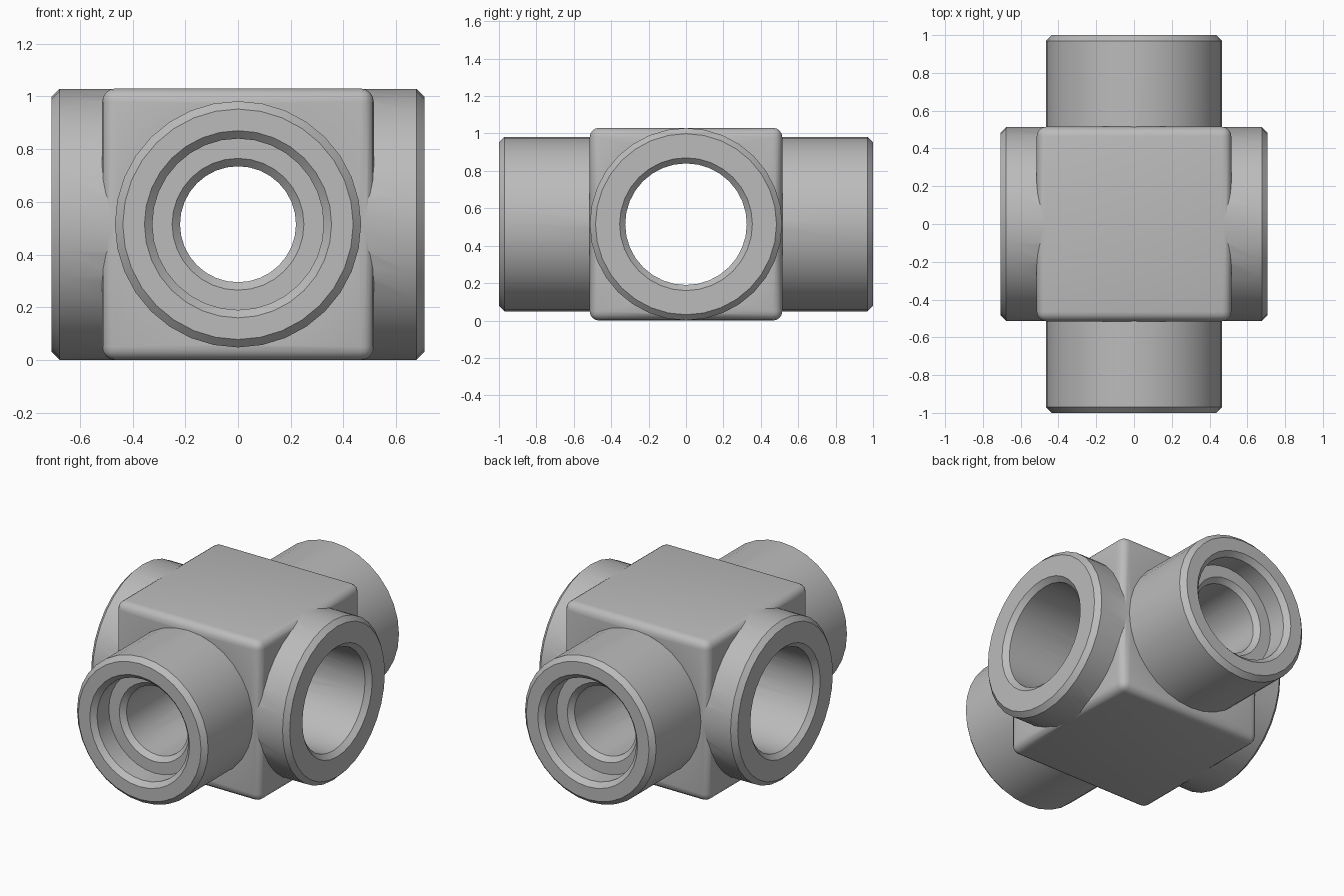
import bpy, bmesh, math
from mathutils import Matrix

if "Cube" in bpy.data.objects:
    bpy.data.objects.remove(bpy.data.objects["Cube"], do_unlink=True)

HALF = 0.515      # half size of the centre block, also its centre height
SIDES = 32

metal = bpy.data.materials.new("grey_metal")
metal.use_nodes = True
metal.diffuse_color = (0.5, 0.5, 0.5, 1)
metal.node_tree.nodes["Principled BSDF"].inputs["Base Color"].default_value = (0.5, 0.5, 0.5, 1)


def make_object(name, bm):
    mesh = bpy.data.meshes.new(name)
    bmesh.ops.recalc_face_normals(bm, faces=bm.faces)
    bm.to_mesh(mesh)
    bm.free()
    mesh.materials.append(metal)
    obj = bpy.data.objects.new(name, mesh)
    bpy.context.collection.objects.link(obj)
    return obj


def turned(name, half_profile, axis):
    """Closed solid of revolution, mirrored about its middle; profile is (distance, radius)."""
    profile = [(-d, r) for d, r in reversed(half_profile)] + half_profile
    bm = bmesh.new()
    rings = []
    for d, r in profile:
        ring = []
        for i in range(SIDES):
            a = 2 * math.pi * i / SIDES
            ring.append(bm.verts.new((r * math.cos(a), r * math.sin(a), d)))
        rings.append(ring)
    for low, high in zip(rings, rings[1:]):
        for i in range(SIDES):
            j = (i + 1) % SIDES
            bm.faces.new((low[i], low[j], high[j], high[i]))
    bm.faces.new(rings[0])
    bm.faces.new(rings[-1])
    turn = Matrix.Rotation(math.pi / 2, 4, "Y" if axis == "X" else "X")
    bm.transform(Matrix.Translation((0, 0, HALF)) @ turn)
    return make_object(name, bm)


# Rounded centre block
bm = bmesh.new()
bmesh.ops.create_cube(bm, size=2 * HALF)
bmesh.ops.bevel(bm, geom=bm.edges[:], offset=0.05, segments=4, profile=0.5, affect="EDGES")
bm.transform(Matrix.Translation((0, 0, HALF)))
fitting = make_object("cross_fitting", bm)

# Short wide side collars, long front and back pipes, then the two bores
side_collars = turned("side_collars", [(0.677, 0.514), (0.707, 0.484)], "X")
long_pipes = turned("long_pipes", [(0.97, 0.467), (1.0, 0.437)], "Y")
side_bore = turned("side_bore", [(0.677, 0.325), (0.707, 0.355), (0.75, 0.355)], "X")
stepped_bore = turned("stepped_bore", [(0.82, 0.22), (0.85, 0.25), (0.85, 0.325),
                                       (0.97, 0.325), (1.0, 0.355), (1.1, 0.355)], "Y")
tools = [(side_collars, "UNION"), (long_pipes, "UNION"),
         (side_bore, "DIFFERENCE"), (stepped_bore, "DIFFERENCE")]
for tool, operation in tools:
    mod = fitting.modifiers.new(tool.name, "BOOLEAN")
    mod.object = tool
    mod.operation = operation
    mod.solver = "EXACT"
    tool.hide_render = True

# Bake the joined shape and drop the helpers
bpy.context.view_layer.update()
graph = bpy.context.evaluated_depsgraph_get()
baked = bpy.data.meshes.new_from_object(fitting.evaluated_get(graph))
fitting.modifiers.clear()
fitting.data = baked
for tool, operation in tools:
    bpy.data.objects.remove(tool, do_unlink=True)

for obj in bpy.context.selected_objects:
    obj.select_set(False)
fitting.select_set(True)
bpy.context.view_layer.objects.active = fitting
bpy.ops.object.shade_smooth_by_angle(angle=math.radians(30))
